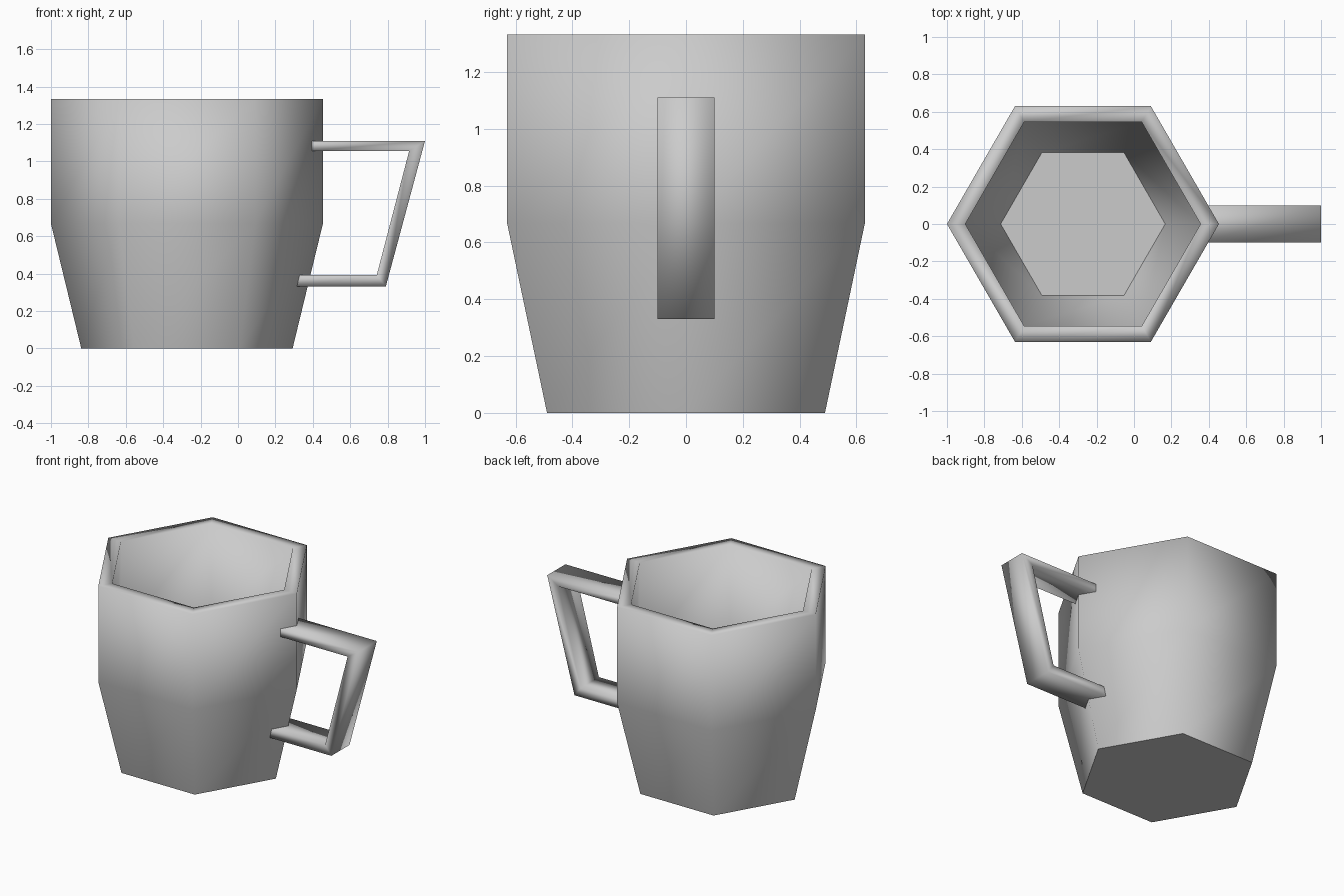
import bpy, bmesh, math

cube = bpy.data.objects.get("Cube")
if cube:
    bpy.data.objects.remove(cube, do_unlink=True)

# Single plain grey
GREY = (0.6, 0.6, 0.6, 1)
grey = bpy.data.materials.new("plain_grey")
grey.use_nodes = True
grey.diffuse_color = GREY
grey.node_tree.nodes["Principled BSDF"].inputs["Base Color"].default_value = GREY

SIDES = 6
CUP_X = -0.273


def finish(name, bm):
    """Turn the bmesh into a grey object."""
    bmesh.ops.recalc_face_normals(bm, faces=bm.faces)
    mesh = bpy.data.meshes.new(name)
    bm.to_mesh(mesh)
    bm.free()
    mesh.materials.append(grey)
    obj = bpy.data.objects.new(name, mesh)
    bpy.context.collection.objects.link(obj)
    return obj


def bridge(bm, a, b):
    """Join two vertex loops with smooth quads."""
    n = len(a)
    for i in range(n):
        j = (i + 1) % n
        bm.faces.new((a[i], a[j], b[j], b[i])).smooth = True


# Cup: hexagonal rings from the base, up over the rim, down to the inner floor
cup_profile = [(0.565, 0), (0.727, 0.667), (0.727, 1.333),
               (0.629, 1.333), (0.629, 0.68), (0.44, 0.12)]
bm = bmesh.new()
rings = []
for radius, z in cup_profile:
    angles = [math.tau * i / SIDES for i in range(SIDES)]
    rings.append([bm.verts.new((CUP_X + radius * math.cos(a), radius * math.sin(a), z))
                  for a in angles])
for lower, upper in zip(rings, rings[1:]):
    bridge(bm, lower, upper)
# Flat base and inner floor with crisp borders
for ring in (rings[0], rings[-1]):
    cap = bm.faces.new(ring)
    cap.smooth = False
    for edge in cap.edges:
        edge.smooth = False
finish("cup", bm)

# Handle: a bent rectangular bar, each station an outer and an inner (x, z) point
HALF_WIDTH = 0.1
stations = [((0.37, 1.11), (0.37, 1.055)), ((1.0, 1.11), (0.915, 1.055)),
            ((0.79, 0.33), (0.742, 0.393)), ((0.30, 0.33), (0.32, 0.393))]
bm = bmesh.new()
loops = []
for (ox, oz), (ix, iz) in stations:
    corners = [(ox, -HALF_WIDTH, oz), (ox, HALF_WIDTH, oz),
               (ix, HALF_WIDTH, iz), (ix, -HALF_WIDTH, iz)]
    loops.append([bm.verts.new(c) for c in corners])
for a, b in zip(loops, loops[1:]):
    bridge(bm, a, b)
for end in (loops[0], loops[-1]):
    bm.faces.new(end).smooth = False
finish("handle", bm)
